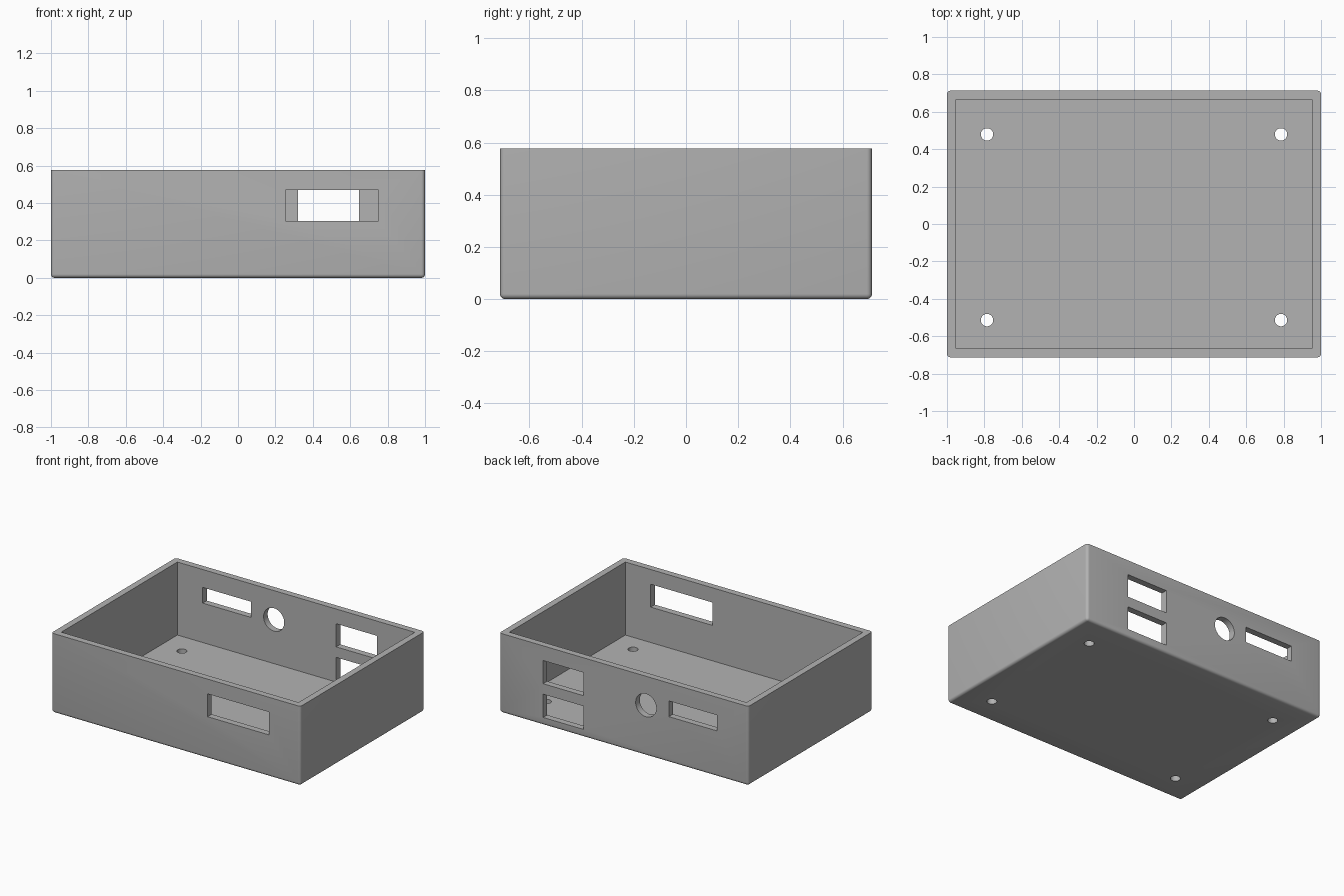
import bpy
import bmesh
import math
from mathutils import Matrix, Vector

HX, HY, H = 1.0, 0.713, 0.577   # outer half sizes and height
WALL = 0.047
FILLET = 0.02

if "Cube" in bpy.data.objects:
    bpy.data.objects.remove(bpy.data.objects["Cube"], do_unlink=True)

grey = bpy.data.materials.new("plain grey")
grey.use_nodes = True
colour = (0.45, 0.45, 0.45, 1)
grey.diffuse_color = colour
grey.node_tree.nodes["Principled BSDF"].inputs["Base Color"].default_value = colour


def add_object(name, bm):
    mesh = bpy.data.meshes.new(name)
    bm.to_mesh(mesh)
    bm.free()
    mesh.materials.append(grey)
    obj = bpy.data.objects.new(name, mesh)
    bpy.context.collection.objects.link(obj)
    return obj


def box(name, low, high):
    low, high = Vector(low), Vector(high)
    bm = bmesh.new()
    bmesh.ops.create_cube(bm, size=1)
    bmesh.ops.scale(bm, vec=high - low, verts=bm.verts)
    bmesh.ops.translate(bm, vec=(low + high) / 2, verts=bm.verts)
    return add_object(name, bm)


def cylinder(name, centre, radius, depth, turn=0):
    bm = bmesh.new()
    place = Matrix.Translation(centre) @ Matrix.Rotation(turn, 4, "X")
    bmesh.ops.create_cone(bm, cap_ends=True, segments=48, radius1=radius,
                          radius2=radius, depth=depth, matrix=place)
    return add_object(name, bm)


def wall_slot(name, side, x0, x1, z0, z1):
    y = side * (HY - WALL / 2)
    return box(name, (x0, y - WALL, z0), (x1, y + WALL, z1))


# Enclosure: block with rounded upright and bottom edges, sharp rim
enclosure = box("enclosure", (-HX, -HY, 0), (HX, HY, H))
bm = bmesh.new()
bm.from_mesh(enclosure.data)
edges = [e for e in bm.edges if min(v.co.z for v in e.verts) < H / 2]
bmesh.ops.bevel(bm, geom=edges, offset=FILLET, segments=5, profile=0.5,
                affect="EDGES")
bm.to_mesh(enclosure.data)
bm.free()

# Open interior, then port openings
cutters = [
    box("interior_cutter", (-HX + WALL, -HY + WALL, WALL),
        (HX - WALL, HY - WALL, H + 0.2)),
    wall_slot("front_port_cutter", -1, 0.255, 0.75, 0.304, 0.47),
    wall_slot("upper_back_port_cutter", 1, 0.322, 0.648, 0.302, 0.47),
    wall_slot("lower_back_port_cutter", 1, 0.322, 0.648, 0.057, 0.226),
    wall_slot("back_slot_cutter", 1, -0.75, -0.362, 0.333, 0.447),
    cylinder("round_port_cutter", (-0.178, HY - WALL / 2, 0.366), 0.083,
             WALL * 2, math.pi / 2),
]

# Floor screw holes
for x in (-0.786, 0.786):
    for y in (-0.514, 0.479):
        cutters.append(cylinder("screw_hole_cutter", (x, y, WALL / 2),
                                0.033, WALL * 2))

for cutter in cutters:
    cutter.hide_render = True
    cut = enclosure.modifiers.new(cutter.name, "BOOLEAN")
    cut.operation = "DIFFERENCE"
    cut.solver = "EXACT"
    cut.object = cutter

# Apply the cuts, then drop the cutters
bpy.ops.object.select_all(action="DESELECT")
enclosure.select_set(True)
bpy.context.view_layer.objects.active = enclosure
for cut in list(enclosure.modifiers):
    bpy.ops.object.modifier_apply(modifier=cut.name)
for cutter in cutters:
    bpy.data.objects.remove(cutter, do_unlink=True)
bpy.ops.object.shade_smooth_by_angle(angle=math.radians(30))
